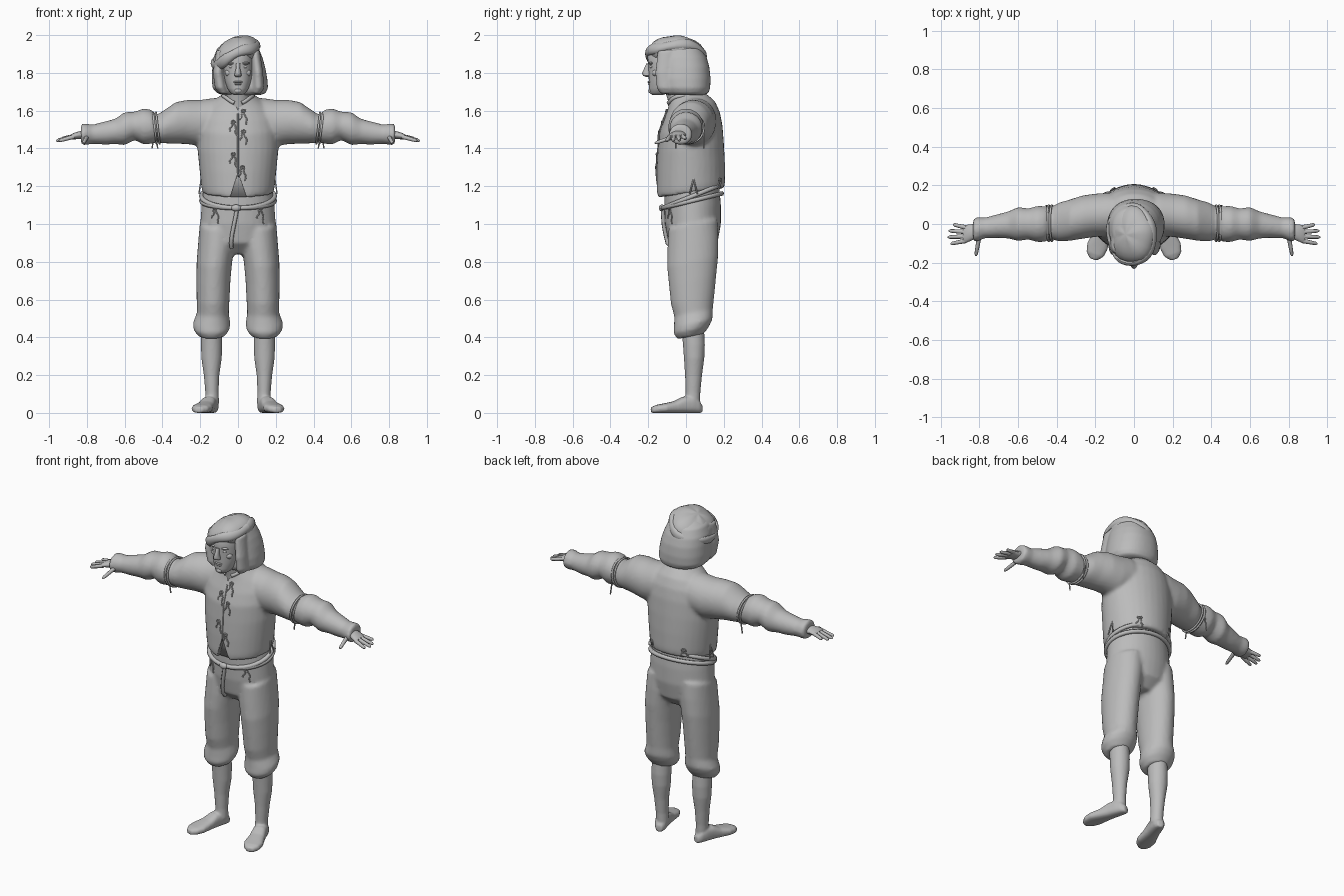
import bpy, bmesh, math
from math import sin, cos, pi
from mathutils import Vector, Matrix
from mathutils.bvhtree import BVHTree

if "Cube" in bpy.data.objects:
    bpy.data.objects.remove(bpy.data.objects["Cube"])

grey = bpy.data.materials.new("plain grey")
grey.diffuse_color = (0.5, 0.5, 0.5, 1)
grey.use_nodes = True
grey.node_tree.nodes["Principled BSDF"].inputs["Base Color"].default_value = grey.diffuse_color


def ring(c, u, v, n=32, p=1.0):
    """Ellipse (or squarer shape when p < 1) around c spanned by u and v."""
    f = lambda t: math.copysign(abs(t) ** p, t)
    c, u, v = Vector(c), Vector(u), Vector(v)
    return [c + u * f(cos(2 * pi * i / n)) + v * f(sin(2 * pi * i / n)) for i in range(n)]


def loft(bm, rings):
    loops = [[bm.verts.new(p) for p in r] for r in rings]
    n = len(loops[0])
    for a, b in zip(loops, loops[1:]):
        for i in range(n):
            bm.faces.new((a[i], a[(i + 1) % n], b[(i + 1) % n], b[i]))
    bm.faces.new(loops[0][::-1])
    bm.faces.new(loops[-1])


def column(bm, rows, x=0, tilt=0, p=1.0):
    """Upright loft from rows of z, x, y, x radius, y radius."""
    loft(bm, [ring((s[1] + x, s[2], s[0]), (s[3], 0, 0), (0, s[4], tilt * s[4]), p=p) for s in rows])


def finish(name, bm, voxel=0, smooth=2, angle=45):
    bmesh.ops.recalc_face_normals(bm, faces=bm.faces)
    me = bpy.data.meshes.new(name)
    bm.to_mesh(me)
    bm.free()
    ob = bpy.data.objects.new(name, me)
    bpy.context.collection.objects.link(ob)
    me.materials.append(grey)
    if voxel:
        m = ob.modifiers.new("merge", 'REMESH')
        m.mode, m.voxel_size, m.use_smooth_shade = 'VOXEL', voxel, True
        m = ob.modifiers.new("soften", 'SMOOTH')
        m.iterations, m.factor = smooth, 0.5
    else:
        for o in bpy.context.selected_objects:
            o.select_set(False)
        ob.select_set(True)
        bpy.context.view_layer.objects.active = ob
        bpy.ops.object.shade_smooth_by_angle(angle=math.radians(angle))
    return ob


def ball(bm, loc, scale, rot=0):
    m = Matrix.Translation(loc) @ Matrix.Rotation(rot, 4, 'Y') @ Matrix.Diagonal((*scale, 1))
    bmesh.ops.create_uvsphere(bm, u_segments=24, v_segments=14, radius=1, matrix=m)


def cord(name, lines, r=0.004, closed=False):
    cu = bpy.data.curves.new(name, 'CURVE')
    cu.dimensions, cu.bevel_depth, cu.bevel_resolution, cu.use_fill_caps = '3D', r, 1, True
    for pts in lines:
        sp = cu.splines.new('POLY')
        sp.points.add(len(pts) - 1)
        for q, p in zip(sp.points, pts):
            q.co = (*p, 1)
        sp.use_cyclic_u, sp.use_smooth = closed, True
    ob = bpy.data.objects.new(name, cu)
    cu.materials.append(grey)
    bpy.context.collection.objects.link(ob)
    return ob


# Jacket: trunk and puffed sleeves merged into one soft cloth
bm = bmesh.new()
column(bm, [(1.165, 0, .025, .187, .178), (1.2, 0, .025, .195, .182), (1.3, 0, .025, .205, .181),
            (1.4, 0, .025, .215, .176), (1.5, 0, .025, .215, .168), (1.57, 0, .03, .20, .15),
            (1.63, 0, .03, .16, .125), (1.67, 0, .015, .105, .10), (1.69, 0, .0, .075, .08)], tilt=.14)
sleeve = [(.05, .05, 1.55, .10, .115), (.13, .05, 1.545, .112, .122), (.2, .045, 1.535, .112, .122),
          (.27, .035, 1.54, .112, .117), (.33, .02, 1.535, .107, .11), (.39, .01, 1.515, .10, .088),
          (.43, .005, 1.505, .082, .073), (.46, 0, 1.515, .092, .09), (.5, 0, 1.516, .094, .096),
          (.545, 0, 1.52, .08, .075), (.6, 0, 1.505, .088, .087), (.65, -.005, 1.49, .07, .067),
          (.7, -.01, 1.482, .062, .062), (.77, -.02, 1.475, .053, .051), (.81, -.028, 1.475, .062, .057),
          (.832, -.03, 1.475, .06, .054)]
for s in (1, -1):
    loft(bm, [ring((s * x, y, z), (0, ry, 0), (0, 0, rz)) for x, y, z, ry, rz in sleeve])
jacket = finish("jacket", bm, .011, 4)

# Open neck and split hem are cut with wedges
bm = bmesh.new()
for tri in [((-.045, 1.72), (.045, 1.72), (0, 1.60)), ((-.055, 1.10), (.06, 1.10), (0, 1.27))]:
    back = -.125 if tri[0][1] < 1.5 else -.04
    loft(bm, [[Vector((x, y, z)) for x, z in tri] for y in (-.3, back)])
cutter = finish("opening_cutter", bm)
cutter.hide_render = True
cutter.display_type = 'WIRE'
m = jacket.modifiers.new("openings", 'BOOLEAN')
m.operation, m.object = 'DIFFERENCE', cutter

# Breeches with gathered knees
bm = bmesh.new()
column(bm, [(1.22, 0, .03, .18, .145), (1.1, 0, .035, .193, .15), (1.0, 0, .037, .20, .148),
            (.9, 0, .037, .195, .13), (.84, 0, .04, .11, .07)])
for s in (1, -1):
    column(bm, [(z, s * x, y, rx, ry) for z, x, y, rx, ry in
                [(1.0, .105, .037, .098, .13), (.9, .113, .037, .098, .135), (.8, .125, .035, .094, .135),
                 (.7, .130, .035, .09, .125), (.6, .132, .035, .087, .115), (.53, .133, .04, .084, .102),
                 (.475, .14, .038, .099, .102), (.44, .14, .028, .095, .095), (.405, .14, .025, .068, .07)]],
           tilt=.2)
breeches = finish("breeches", bm, .011, 3)

# Stockinged legs and turned-out feet
for s, side in ((1, "left"), (-1, "right")):
    bm = bmesh.new()
    column(bm, [(z, s * x, y, rx, ry) for z, x, y, rx, ry in
                [(.46, .14, .035, .054, .06), (.36, .14, .042, .056, .058), (.29, .14, .043, .054, .054),
                 (.2, .14, .04, .041, .045), (.11, .138, .037, .035, .039), (.05, .136, .035, .036, .04)]])
    heel, toe = Vector((s * .127, .085, 0)), Vector((s * .21, -.183, 0))
    across = Vector((.955, s * .296, 0))
    loft(bm, [ring(heel.lerp(toe, t) + Vector((0, 0, h / 2)), across * w, (0, 0, h / 2), p=.75)
              for t, w, h in [(0, .018, .04), (.08, .032, .07), (.2, .038, .09), (.38, .041, .085),
                              (.55, .046, .062), (.75, .055, .05), (.9, .046, .042), (1, .02, .03)]])
    finish(side + "_leg", bm, .007, 2)

    # Hand: palm, four fingers and thumb
    bm = bmesh.new()
    loft(bm, [ring((s * x, y, z), (0, ry, 0), (0, 0, rz), 16) for x, y, z, ry, rz in
              [(.79, -.03, 1.475, .03, .024), (.83, -.04, 1.472, .04, .022),
               (.87, -.052, 1.465, .047, .017), (.885, -.053, 1.46, .045, .012)]])
    fingers = [((.87, -.018, 1.465), (.935, -.003, 1.452)), ((.87, -.041, 1.465), (.958, -.035, 1.443)),
               ((.87, -.064, 1.465), (.963, -.068, 1.44)), ((.87, -.087, 1.462), (.948, -.102, 1.44)),
               ((.80, -.06, 1.462), (.818, -.165, 1.428))]
    for a, b in fingers:
        a, b = (Vector((s * q[0], q[1], q[2])) for q in (a, b))
        d = (b - a).normalized()
        u = d.cross((0, 0, 1)).normalized()
        v = u.cross(d)
        loft(bm, [ring(a.lerp(b, t), u * r, v * r, 10)
                  for t, r in [(0, .012), (.5, .0105), (.9, .009), (1, .004)]])
    finish(side + "_hand", bm)

# Neck and shirt collar
bm = bmesh.new()
column(bm, [(1.58, 0, -.02, .07, .07), (1.66, 0, -.035, .062, .062), (1.76, 0, -.07, .058, .06)])
finish("neck", bm)
cord("collar", [[(.078 * sin(a), -.012 - .083 * cos(a), 1.677 - .04 * max(0, cos(a)) ** 3)
                 for a in [.25 + i * (2 * pi - .5) / 30 for i in range(31)]]], .011)

# Face with brow, nose, lips and eyes
bm = bmesh.new()
column(bm, [(1.683, 0, -.15, .022, .028), (1.695, 0, -.14, .042, .054), (1.72, 0, -.13, .057, .065),
            (1.76, 0, -.12, .07, .077), (1.80, 0, -.11, .077, .088), (1.85, 0, -.10, .08, .102),
            (1.91, 0, -.09, .08, .115), (1.95, 0, -.08, .06, .09)])
loft(bm, [ring((0, y, z), (w, 0, 0), (0, d, 0), 12) for z, y, w, d in
          [(1.778, -.198, .010, .012), (1.785, -.205, .02, .022), (1.798, -.208, .017, .025),
           (1.825, -.204, .011, .017), (1.85, -.20, .012, .01)]])
ball(bm, (0, -.190, 1.752), (.025, .014, .006))
ball(bm, (0, -.188, 1.741), (.021, .014, .007))
ball(bm, (0, -.186, 1.705), (.02, .014, .014))
for s in (1, -1):
    ball(bm, (s * .034, -.186, 1.851), (.028, .013, .007))
    ball(bm, (s * .033, -.183, 1.832), (.016, .010, .008))
    ball(bm, (s * .045, -.158, 1.80), (.025, .022, .02))
finish("face", bm)

# Bobbed hair, flattened where it frames the face
bm = bmesh.new()
rows = [(1.683, .02, 0, .10, .095), (1.692, .018, .0, .128, .118), (1.72, .012, -.005, .147, .133),
        (1.77, .008, -.01, .147, .14), (1.83, .004, -.012, .14, .136), (1.88, 0, -.02, .13, .13),
        (1.93, 0, -.03, .11, .115), (1.965, 0, -.04, .06, .07)]
loft(bm, [[Vector((p.x, max(p.y, -.125), p.z)) for p in
           ring((x, y, z), (rx, 0, 0), (0, ry, 0), 48, .9)] for z, x, y, rx, ry in rows])
for s in (1, -1):
    column(bm, [(1.69, s * .088 + .012, -.10, .022, .035), (1.72, s * .1 + .008, -.105, .03, .05),
                (1.80, s * .105, -.11, .028, .052), (1.92, s * .09, -.10, .025, .05)])
finish("hair", bm, .008, 3)

# Slanted soft cap with a rolled brim
tilt = Matrix.Translation((-.012, -.055, 1.895)) @ Matrix.Rotation(-.46, 4, 'Y')
bm = bmesh.new()
ball(bm, (0, 0, 0), (.128, .15, .085))
for v in bm.verts:
    v.co *= 1 + .025 * sin(5 * math.atan2(v.co.y, v.co.x) + 8 * v.co.z)
bm.transform(Matrix.Translation((.006, 0, .008)) @ tilt)
finish("cap_crown", bm)
bm = bmesh.new()
loops = []
for i in range(48):
    a = 2 * pi * i / 48
    o = Vector((cos(a) * .125, sin(a) * .147, .008 * sin(3 * a)))
    out = Vector((cos(a), sin(a), 0))
    r = .021 + .003 * sin(5 * a)
    loops.append(ring(tilt @ o, tilt.to_3x3() @ out * r * .8, tilt.to_3x3() @ Vector((0, 0, r * 1.25)), 12))
loft(bm, loops + [loops[0]])
finish("cap_brim", bm)

# Surface lookup so laces lie on the cloth
bpy.context.view_layer.update()
dg = bpy.context.evaluated_depsgraph_get()
tree = {o: BVHTree.FromObject(o, dg) for o in (jacket, breeches)}


def on_cloth(ob, x, z, side=-1, lift=.004):
    hit = tree[ob].ray_cast(Vector((x, side, z)), Vector((0, -side, 0)))[0]
    return (x, (hit.y if hit else side * .15) + side * lift, z)


def bow(ob, x, z, side=-1, size=.06):
    """Knot loop and two loose wavy ends."""
    ends = [[on_cloth(ob, x + d * (.004 + .014 * t) + .004 * sin(t * 9 + x * 80), z - t * size * (1 + .2 * d), side)
             for t in [i / 8 for i in range(9)]] for d in (1, -1)]
    knot = [on_cloth(ob, x + .010 * cos(a), z + .006 * sin(a), side, .007) for a in [i * pi / 5 for i in range(11)]]
    return ends + [knot]


laces = []
for x, z in [(-.025, 1.54), (.03, 1.60), (.03, 1.49), (-.025, 1.37), (.025, 1.30)]:
    laces += bow(jacket, x, z)
for s in (1, -1):
    laces += bow(breeches, s * .12, 1.085, -1, .07) + bow(jacket, s * .11, 1.235, 1)
    laces += [[(s * (.195 + .012 * t), .04 + d * .02 * t, 1.24 - .08 * t) for t in (0, .3, .6, 1)] for d in (1, -1)]
cord("laces", laces, .0038)
cord("front_seam", [[on_cloth(jacket, 0, 1.27 + i * .0165, -1, 0) for i in range(20)]], .0045)

# Sleeve ties at the elbows with hanging ends
for s, side in ((1, "left"), (-1, "right")):
    cord(side + "_sleeve_tie", [ring((s * x, .004, 1.508), (0, .092, 0), (s * .01, 0, .082)) for x in (.425, .441)],
         .006, True)
    cord(side + "_tie_ends", [[(s * (.44 + .015 * t * d), .02 + .075 * d, 1.50 - .1 * t) for t in (0, .5, 1)]
                              for d in (1, -1)], .004)

# Belt of two twisted strands and its hanging end
cord("belt", [ring((0, .033, 1.135 + d), (.194, 0, 0), (0, .156, .05 + d)) for d in (-.012, .012)], .013, True)
bm = bmesh.new()
ball(bm, (-.01, -.128, 1.085), (.026, .016, .018))
finish("belt_knot", bm)
cord("belt_end", [[on_cloth(breeches, x, z, -1, .01) for x, z in
                   [(-.005, 1.08), (-.012, 1.04), (-.022, .99), (-.032, .94), (-.036, .90), (-.034, .875)]]], .011)
